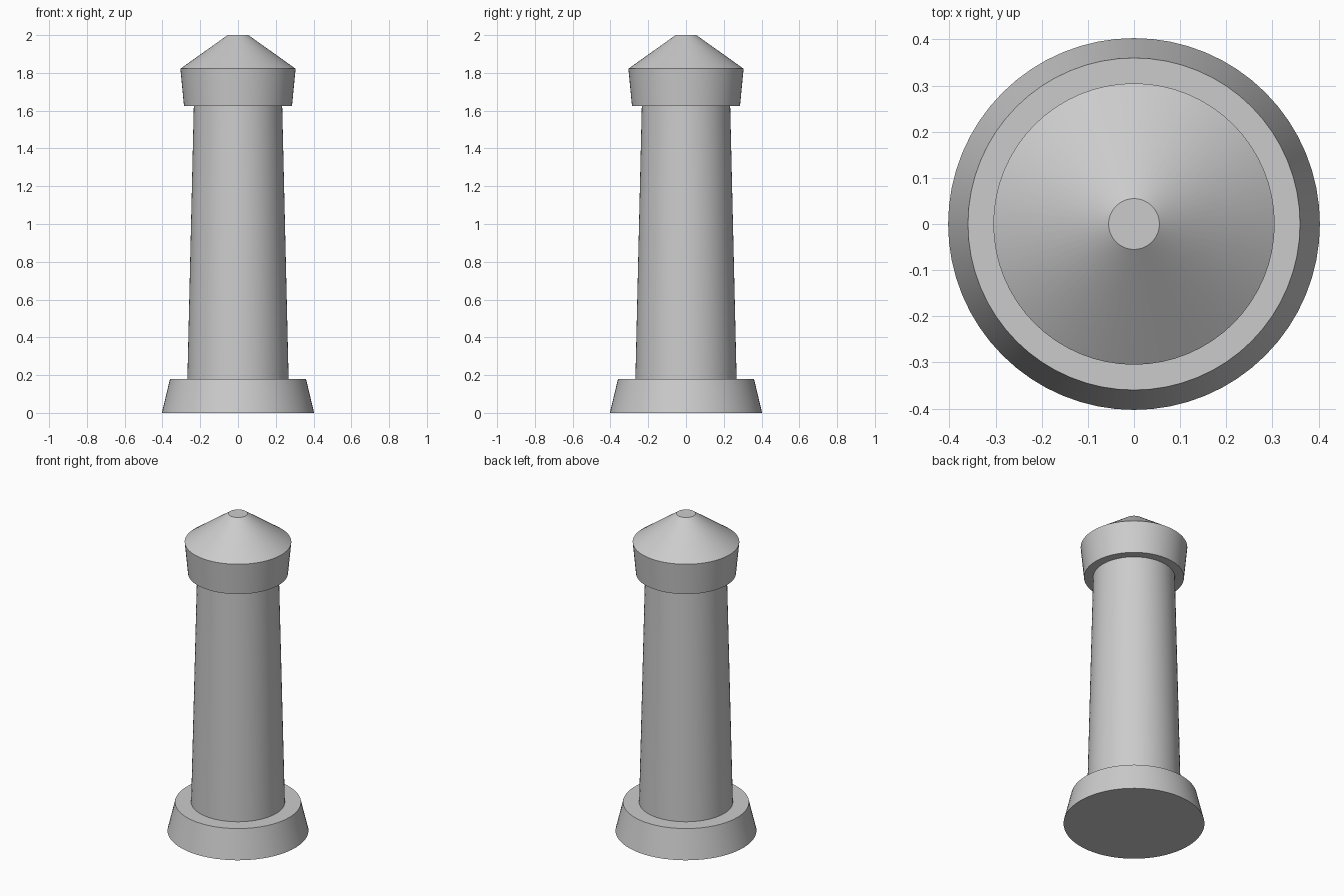
import bpy
import math

SIDES = 64

default_cube = bpy.data.objects.get("Cube")
if default_cube:
    bpy.data.objects.remove(default_cube, do_unlink=True)

stone = bpy.data.materials.new("grey stone")
stone.use_nodes = True
stone.diffuse_color = (0.6, 0.6, 0.6, 1)
stone.node_tree.nodes["Principled BSDF"].inputs["Base Color"].default_value = (0.6, 0.6, 0.6, 1)


def tapered_drum(name, bottom, top, r_bottom, r_top):
    """Closed round frustum standing between two heights."""
    bpy.ops.mesh.primitive_cone_add(
        vertices=SIDES, radius1=r_bottom, radius2=r_top,
        depth=top - bottom, location=(0, 0, (bottom + top) / 2))
    drum = bpy.context.object
    drum.name = name
    drum.data.materials.append(stone)
    bpy.ops.object.shade_smooth_by_angle(angle=math.radians(25))
    return drum


# Flared foot, slim shaft, overhanging head and blunt conical cap
tapered_drum("base", 0, 0.18, 0.403, 0.36)
tapered_drum("shaft", 0.18, 1.625, 0.268, 0.234)
tapered_drum("head", 1.625, 1.822, 0.286, 0.305)
tapered_drum("roof", 1.822, 2, 0.305, 0.055)
